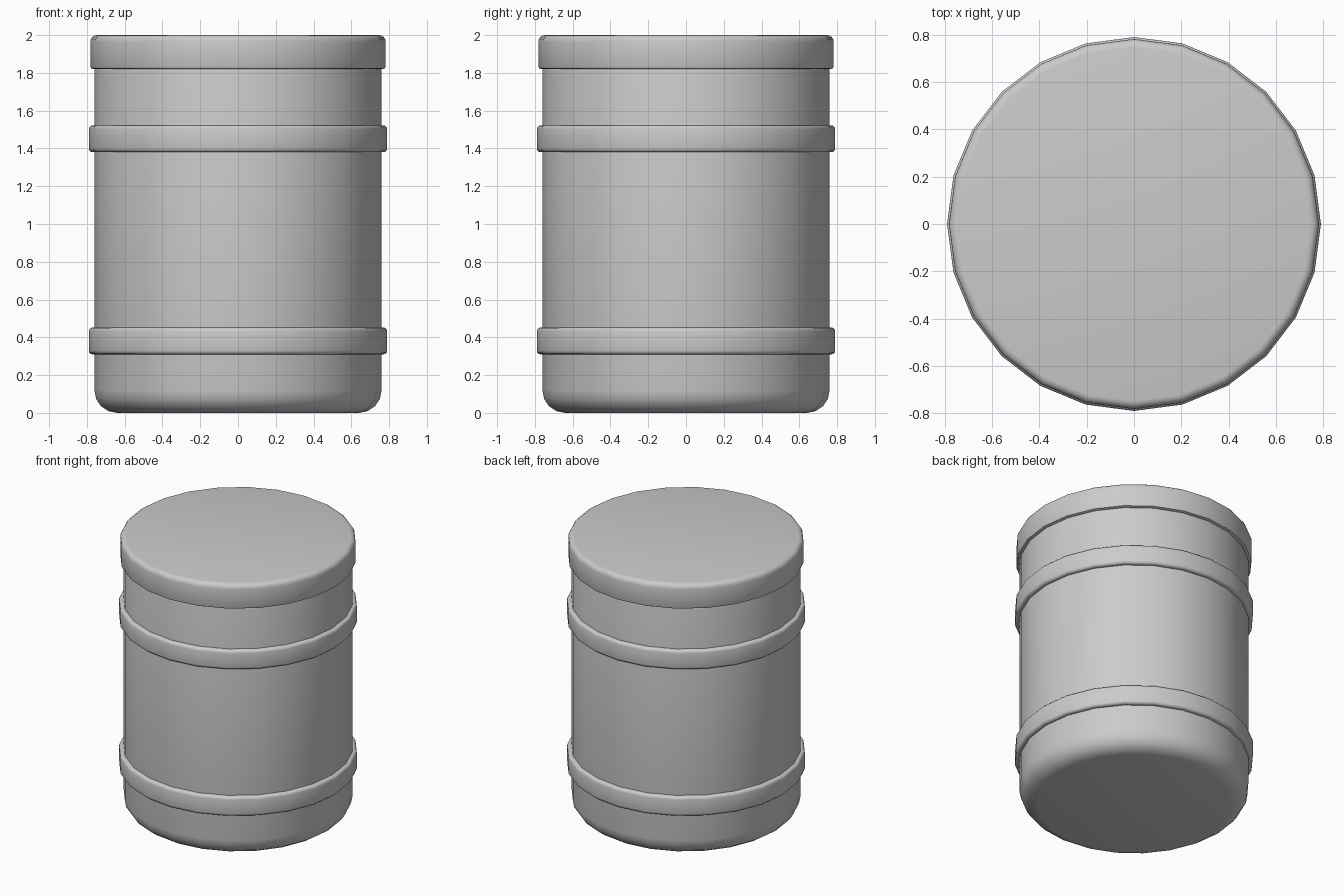
import bpy, math

if "Cube" in bpy.data.objects:
    bpy.data.objects.remove(bpy.data.objects["Cube"], do_unlink=True)

SIDES = 24

grey = bpy.data.materials.new("plain_grey")
grey.use_nodes = True
colour = (0.6, 0.6, 0.6, 1)
grey.diffuse_color = colour
grey.node_tree.nodes["Principled BSDF"].inputs["Base Color"].default_value = colour


def rounded(corner_r, corner_z, size, start, steps=4):
    """Quarter-round profile points; the arc centre sits inside the corner."""
    up = 1 if start == 0 else -1
    pts = []
    for i in range(steps + 1):
        a = math.radians(start + 90 * i / steps)
        pts.append((corner_r - size + size * math.cos(a),
                    corner_z - up * size + size * math.sin(a)))
    return pts


def lathe(name, profile, ring=False):
    """Spin a profile around z; close it as a ring or with end caps."""
    n = len(profile)
    verts = [(r * math.cos(k * math.tau / SIDES), r * math.sin(k * math.tau / SIDES), z)
             for r, z in profile for k in range(SIDES)]
    faces = []
    for i in range(n if ring else n - 1):
        j = (i + 1) % n
        for k in range(SIDES):
            m = (k + 1) % SIDES
            faces.append((i * SIDES + k, i * SIDES + m, j * SIDES + m, j * SIDES + k))
    if not ring:
        faces.append(tuple(reversed(range(SIDES))))
        faces.append(tuple(range((n - 1) * SIDES, n * SIDES)))
    mesh = bpy.data.meshes.new(name)
    mesh.from_pydata(verts, [], faces)
    mesh.materials.append(grey)
    obj = bpy.data.objects.new(name, mesh)
    bpy.context.collection.objects.link(obj)
    bpy.ops.object.select_all(action='DESELECT')
    obj.select_set(True)
    bpy.context.view_layer.objects.active = obj
    bpy.ops.object.shade_smooth_by_angle(angle=math.radians(40))
    return obj


# Barrel body with a wide rounded base
lathe("body", rounded(0.76, 0, 0.12, 270) + rounded(0.76, 1.84, 0.03, 0))

# Lid overhanging the body
lathe("lid", rounded(0.782, 1.82, 0.015, 270, 2) + rounded(0.782, 2.0, 0.035, 0))

# Two hoops around the body
for name, z in (("lower_hoop", 0.31), ("upper_hoop", 1.38)):
    lathe(name, [(0.74, z)] + rounded(0.79, z, 0.02, 270, 3)
          + rounded(0.79, z + 0.142, 0.02, 0, 3) + [(0.74, z + 0.142)], ring=True)
